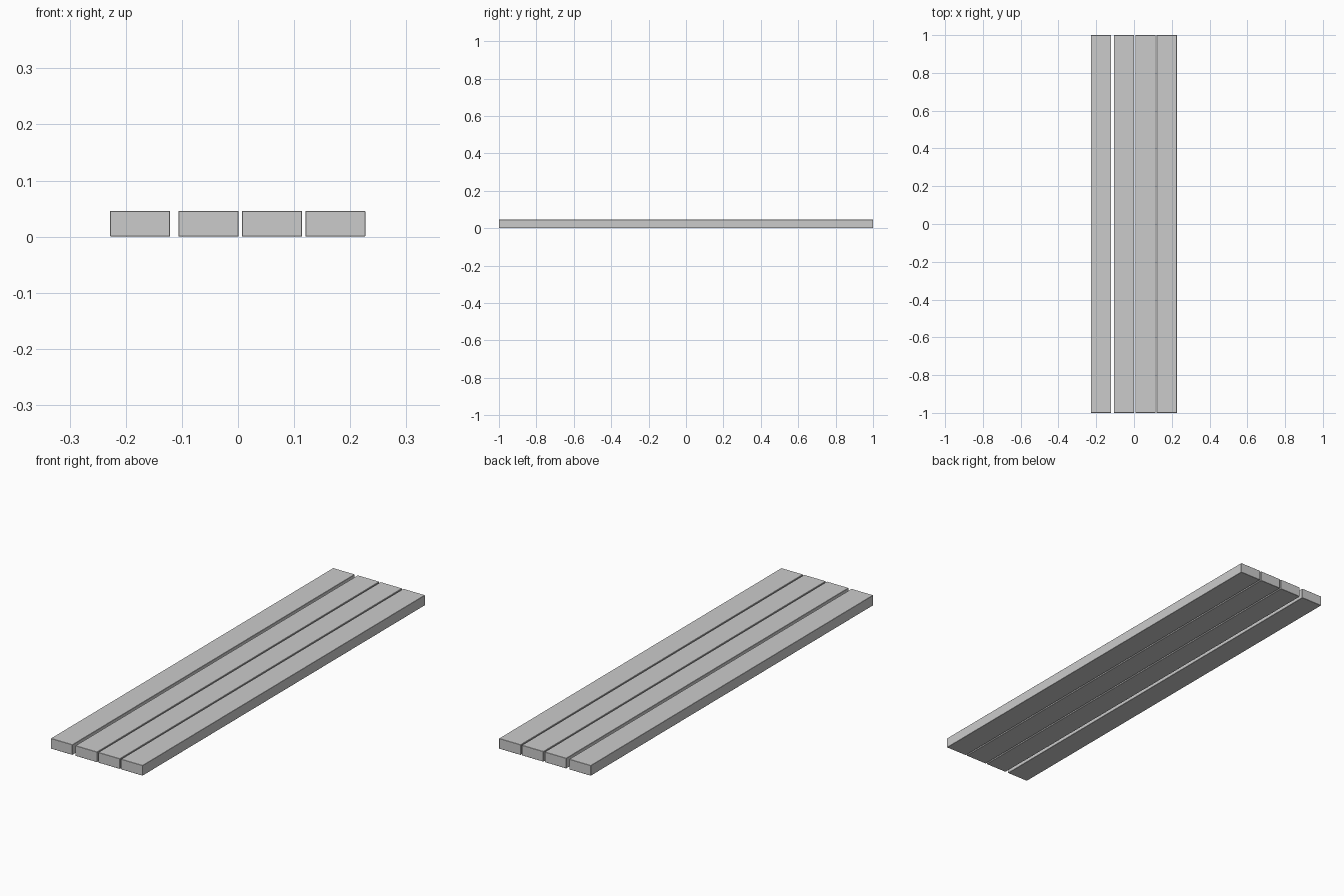
import bpy

if "Cube" in bpy.data.objects:
    bpy.data.objects.remove(bpy.data.objects["Cube"])

LENGTH, HEIGHT = 2.0, 0.046
# left and right x of each plank, with one wider gap after the first
PLANKS = [(-0.228, -0.121), (-0.106, 0.001), (0.007, 0.114), (0.120, 0.227)]


def plank(name, x0, x1):
    bpy.ops.mesh.primitive_cube_add(size=1, location=((x0 + x1) / 2, 0, HEIGHT / 2))
    ob = bpy.context.object
    ob.name = name
    ob.scale = (x1 - x0, LENGTH, HEIGHT)
    bpy.ops.object.transform_apply(location=False, rotation=False, scale=True)
    # tiny eased edge
    bevel = ob.modifiers.new("eased_edge", 'BEVEL')
    bevel.width = 0.001
    bevel.segments = 1
    return ob


# row of planks
for i, (x0, x1) in enumerate(PLANKS, 1):
    plank(f"plank_{i}", x0, x1)
